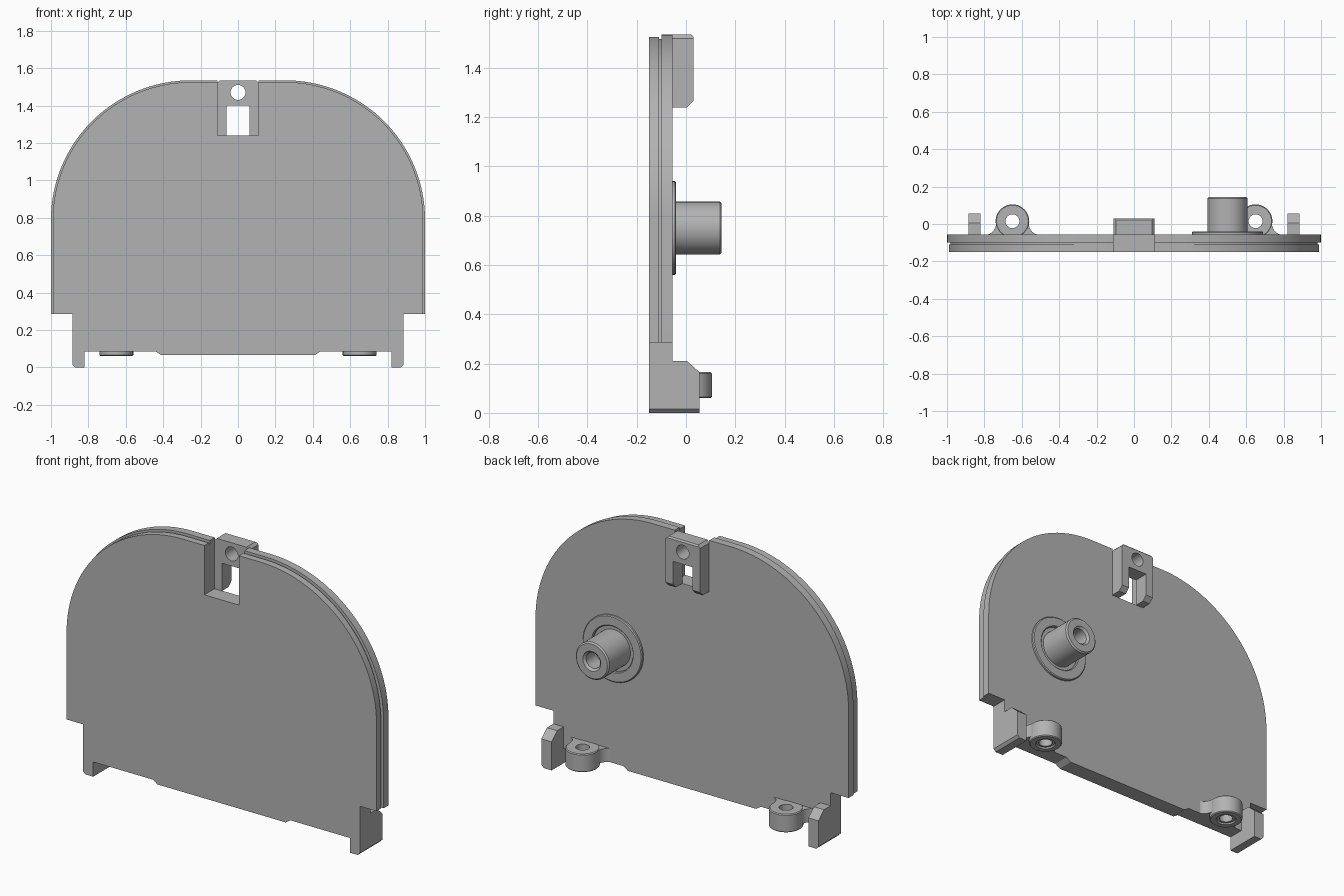
import bpy, bmesh
from math import sin, cos, pi, radians
from mathutils import Vector

cube = bpy.data.objects.get("Cube")
if cube:
    bpy.data.objects.remove(cube)

grey = bpy.data.materials.new("plain grey")
grey.use_nodes = True
colour = (0.45, 0.45, 0.45, 1)
grey.diffuse_color = colour
grey.node_tree.nodes["Principled BSDF"].inputs["Base Color"].default_value = colour


def finish(name, bm):
    bmesh.ops.remove_doubles(bm, verts=bm.verts, dist=1e-5)
    bmesh.ops.recalc_face_normals(bm, faces=bm.faces)
    mesh = bpy.data.meshes.new(name)
    bm.to_mesh(mesh)
    bm.free()
    mesh.materials.append(grey)
    obj = bpy.data.objects.new(name, mesh)
    bpy.context.collection.objects.link(obj)
    bpy.ops.object.select_all(action='DESELECT')
    obj.select_set(True)
    bpy.context.view_layer.objects.active = obj
    bpy.ops.object.shade_smooth_by_angle(angle=radians(30))
    return obj


def arc(cx, cy, rx, ry, start, end, steps):
    angles = [radians(start + (end - start) * i / steps) for i in range(steps + 1)]
    return [(cx + rx * cos(a), cy + ry * sin(a)) for a in angles]


def circle(cx, cy, r, steps=32):
    return arc(cx, cy, r, r, 0, 360, steps)[:-1]


def extrude(name, loops, axis, low, high, cuts=()):
    """Fill flat loops (later ones are holes), extrude, then slice by planes."""
    place = {'x': lambda u, v, w: (w, u, v),
             'y': lambda u, v, w: (u, w, v),
             'z': lambda u, v, w: (u, v, w)}[axis]
    bm = bmesh.new()
    for loop in loops:
        verts = [bm.verts.new(place(u, v, low)) for u, v in loop]
        for a, b in zip(verts, verts[1:] + verts[:1]):
            bm.edges.new((a, b))
    bmesh.ops.triangle_fill(bm, edges=bm.edges[:], use_beauty=True)
    new = bmesh.ops.extrude_face_region(bm, geom=bm.faces[:])["geom"]
    shift = Vector(place(0, 0, high - low))
    bmesh.ops.translate(bm, vec=shift,
                        verts=[g for g in new if isinstance(g, bmesh.types.BMVert)])
    for point, normal in cuts:
        bmesh.ops.bisect_plane(bm, geom=bm.verts[:] + bm.edges[:] + bm.faces[:],
                               plane_co=point, plane_no=normal, clear_outer=True)
        bmesh.ops.holes_fill(bm, edges=[e for e in bm.edges if e.is_boundary])
    return finish(name, bm)


def lathe(name, profile, centre, axis, steps=48):
    """Spin a (radius, height) outline about an axis through centre."""
    bm = bmesh.new()
    rings = []
    for r, h in profile:
        ring = []
        for u, v in circle(0, 0, r, steps):
            offset = (u, h, v) if axis == 'y' else (u, v, h)
            ring.append(bm.verts.new(Vector(centre) + Vector(offset)))
        rings.append(ring)
    for a, b in zip(rings, rings[1:] + rings[:1]):
        for i in range(steps):
            j = (i + 1) % steps
            bm.faces.new((a[i], a[j], b[j], b[i]))
    return finish(name, bm)


# Plate layers: arched outline with a top notch, stepped sides and feet
def plate_outline(inset):
    half = [(0.11, 1.24), (0.11, 1.535 - inset)]
    half += arc(0.25, 0.79, 0.75 - inset, 0.745 - inset, 90, 0, 32)
    half += [(1 - inset, 0.285), (0.885, 0.285), (0.885, 0.015), (0.87, 0),
             (0.82, 0), (0.82, 0.085), (0.44, 0.085), (0.41, 0.065)]
    return half + [(-x, z) for x, z in reversed(half)]


for name, inset, low, high in (("front_plate", 0.01, -0.15, -0.11),
                               ("plate_groove", 0.018, -0.11, -0.1),
                               ("back_plate", 0, -0.1, -0.055)):
    extrude(name, [plate_outline(inset)], 'y', low, high)

# Top latch: forked block with a round hole and chamfered prong tips
fork = [(0.11, 1.24), (0.11, 1.52), (0.095, 1.535)]
fork += [(-x, z) for x, z in reversed(fork)]
fork += [(-0.062, 1.24), (-0.062, 1.4), (0.062, 1.4), (0.062, 1.24)]
extrude("latch", [fork, circle(0, 1.47, 0.04)], 'y', -0.058, 0.03,
        cuts=[((0, 0.03, 1.267), (0, 1, -1)), ((0, 0.03, 1.527), (0, 1, 1))])

# Knob post and its raised collar on the back
lathe("post_collar", [(0.13, -0.06), (0.19, -0.06), (0.19, -0.045),
                      (0.185, -0.04), (0.135, -0.04), (0.13, -0.045)],
      (0.5, 0, 0.75), 'y')
lathe("post", [(0.107, -0.06), (0.107, 0.137), (0.099, 0.145), (0.057, 0.145),
               (0.045, 0.133), (0.045, 0.04), (0.001, 0.03), (0.001, -0.06)],
      (0.5, 0, 0.75), 'y')

for side, sign in (("left", 1), ("right", -1)):
    # Foot reaching back, with sloped top and chamfered outer sole
    leg = [(-0.06, 0), (0.055, 0), (0.055, 0.165), (0.005, 0.21), (-0.06, 0.21)]
    ends = sorted((sign * 0.82, sign * 0.885))
    extrude(side + "_foot", [leg], 'x', *ends,
            cuts=[((sign * 0.87, 0, 0), (sign, 0, -1))])

    # Screw lug: ring joined to the plate by a flared neck
    x = sign * 0.65
    lathe(side + "_lug_ring", [(0.037, 0.165), (0.085, 0.165), (0.09, 0.16),
                               (0.09, 0.065), (0.085, 0.06), (0.055, 0.06),
                               (0.05, 0.068), (0.037, 0.068)],
          (x, 0.015, 0), 'z', 40)
    flare = arc(0.145, 0.002, 0.057, 0.06, 270, 180, 8) + [(0.05, 0.015), (0.035, -0.03)]
    neck = flare + [(-u, v) for u, v in reversed(flare)]
    extrude(side + "_lug_neck", [[(x + u, v) for u, v in neck]], 'z', 0.085, 0.163)
